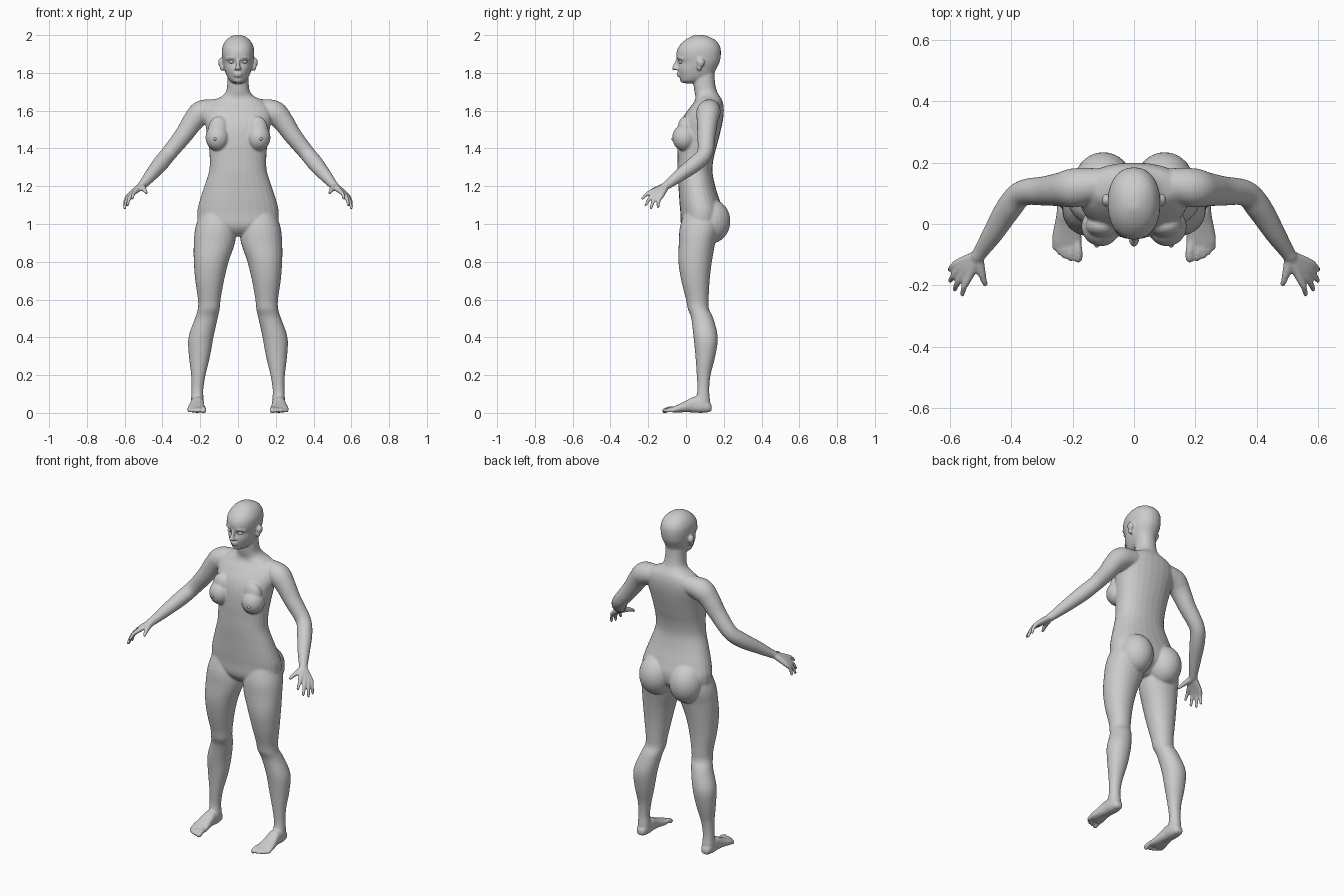
import bpy, bmesh
from math import sin, cos, pi, copysign
from mathutils import Vector, Matrix

bm = bmesh.new()
N = 28


def spline(pts, steps=5):
    """Catmull-Rom through points of any dimension."""
    p = [Vector(q) for q in pts]
    p = [p[0]] + p + [p[-1]]
    out = []
    for i in range(1, len(p) - 2):
        a, b, c, d = p[i - 1:i + 3]
        for k in range(steps):
            t = k / steps
            out.append((b * 2 + (c - a) * t + (a * 2 - b * 5 + c * 4 - d) * t * t
                        + (b * 3 - a - c * 3 + d) * t ** 3) * 0.5)
    return out + [p[-2]]


def skin(rings):
    """Closed surface over a row of rings."""
    vs = [[bm.verts.new(q) for q in r] for r in rings]
    for r0, r1 in zip(vs, vs[1:]):
        for i in range(N):
            j = (i + 1) % N
            bm.faces.new((r0[i], r0[j], r1[j], r1[i]))
    bm.faces.new(vs[0][::-1])
    bm.faces.new(vs[-1])


def stack(sections, side=1, along="Z", power=2.2):
    """Sections: (position, x centre, low, high, half width)."""
    rings = []
    for t, x, lo, hi, hw in spline(sections):
        ring = []
        for i in range(N):
            a = 2 * pi * i / N
            c = copysign(abs(cos(a)) ** (2 / power), cos(a)) * hw + x * side
            s = copysign(abs(sin(a)) ** (2 / power), sin(a)) * (hi - lo) / 2 + (lo + hi) / 2
            ring.append((c, s, t) if along == "Z" else (c, t, s))
        rings.append(ring)
    skin(rings)


def tube(points, side=1):
    """Round-ended limb through (x, y, z, radius)."""
    p = [(q.xyz, q[3]) for q in spline(points)]
    d0, d1 = (p[0][0] - p[1][0]).normalized(), (p[-1][0] - p[-2][0]).normalized()
    r0, r1 = p[0][1], p[-1][1]
    caps = ((0.5, 0.87), (0.8, 0.6), (0.95, 0.3))
    p = ([(p[0][0] + d0 * r0 * h, r0 * w) for h, w in caps[::-1]] + p
         + [(p[-1][0] + d1 * r1 * h, r1 * w) for h, w in caps])
    rings = []
    for i, (c, r) in enumerate(p):
        d = p[min(i + 1, len(p) - 1)][0] - p[max(i - 1, 0)][0]
        u = d.cross(Vector((1, 1, 0.1))).normalized()
        v = d.cross(u).normalized()
        ring = [c + (u * cos(2 * pi * k / N) + v * sin(2 * pi * k / N)) * r for k in range(N)]
        rings.append([(q.x * side, q.y, q.z) for q in ring])
    skin(rings)


def ball(centre, radii, target=None):
    bmesh.ops.create_uvsphere(target or bm, u_segments=24, v_segments=16, radius=1,
                              matrix=Matrix.Translation(centre) @ Matrix.Diagonal((*radii, 1)))


# torso and neck
stack([(.935, 0, .02, .11, .04), (.965, 0, -.012, .15, .13), (1.0, 0, -.027, .185, .205),
       (1.06, 0, -.03, .195, .216), (1.12, 0, -.035, .18, .204), (1.2, 0, -.04, .155, .178),
       (1.28, 0, -.045, .14, .153), (1.35, 0, -.045, .147, .15), (1.42, 0, -.045, .165, .156),
       (1.5, 0, -.038, .185, .168), (1.56, 0, -.018, .197, .18), (1.61, 0, .015, .2, .175),
       (1.65, 0, .045, .193, .14), (1.675, 0, .05, .18, .088), (1.70, 0, .045, .165, .064),
       (1.74, 0, .04, .155, .057), (1.8, 0, .04, .15, .055)])

# head
stack([(1.745, 0, -.012, .05, .02), (1.757, 0, -.026, .085, .042), (1.785, 0, -.036, .14, .06),
       (1.82, 0, -.043, .16, .072), (1.855, 0, -.038, .177, .08), (1.88, 0, -.049, .183, .084),
       (1.91, 0, -.05, .185, .086), (1.94, 0, -.038, .18, .082), (1.97, 0, -.01, .16, .066),
       (1.99, 0, .022, .125, .042), (2.001, 0, .05, .09, .015)])

# nose and lips
tube([(0, -.042, 1.875, .008), (0, -.053, 1.845, .010), (0, -.062, 1.826, .013)])
ball((0, -.036, 1.797), (.024, .014, .007))
ball((0, -.034, 1.785), (.022, .014, .008))
ball((0, -.018, 1.762), (.022, .014, .014))

for s in (1, -1):
    # brow, nostril, ear
    tube([(.012, -.043, 1.877, .007), (.035, -.038, 1.882, .008), (.058, -.018, 1.876, .008)], s)
    ball((s * .011, -.05, 1.822), (.008, .013, .008))
    ball((s * .091, .078, 1.855), (.014, .021, .024))
    ball((s * .085, .07, 1.83), (.012, .013, .02))

    # breast and buttock
    ball((s * .108, -.008, 1.457), (.064, .065, .07))
    ball((s * .103, -.005, 1.5), (.055, .04, .07))
    ball((s * .1, .13, 1.015), (.098, .105, .118))

    # leg
    stack([(1.06, .11, -.01, .17, .09), (.98, .118, -.033, .175, .108), (.9, .125, -.038, .155, .109),
           (.8, .142, -.04, .137, .092), (.7, .15, -.025, .125, .076), (.6, .152, 0, .12, .06),
           (.55, .155, .01, .122, .058), (.5, .168, .028, .145, .06), (.4, .196, .04, .168, .066),
           (.3, .204, .05, .155, .056), (.2, .21, .057, .13, .038), (.12, .215, .06, .123, .031),
           (.06, .215, .05, .128, .034), (.02, .215, .06, .13, .03)], s, power=2.1)

    # foot
    stack([(.136, .215, .012, .04, .016), (.12, .215, .004, .06, .029), (.08, .215, 0, .08, .036),
           (.04, .216, .002, .085, .036), (0, .218, .004, .064, .041), (-.04, .219, .002, .045, .048),
           (-.065, .218, .002, .034, .048), (-.08, .212, .006, .026, .04)], s, "Y", 2.5)

    # toes
    for i, (x, y, r) in enumerate([(.182, -.113, .014), (.207, -.112, .0105), (.226, -.104, .0105),
                                   (.243, -.092, .010), (.258, -.076, .010)]):
        tube([(.19 + i * .015, -.045, .022, r), (x, y + .025, .02, r), (x, y, .011, r)], s)

    # arm with shoulder
    tube([(.06, .128, 1.61, .05), (.14, .125, 1.603, .058), (.195, .118, 1.588, .064),
          (.237, .113, 1.545, .056), (.29, .108, 1.468, .048), (.365, .1, 1.375, .042),
          (.41, .05, 1.32, .042), (.46, -.03, 1.26, .034), (.498, -.088, 1.215, .025),
          (.51, -.105, 1.203, .023)], s)

    # palm and fingers
    wrist = Vector((.512, -.103, 1.203))
    for knuckle, tip in [((.535, -.165, 1.178), (.56, -.23, 1.135)),
                         ((.553, -.157, 1.166), (.585, -.213, 1.1)),
                         ((.567, -.145, 1.157), (.6, -.185, 1.085)),
                         ((.575, -.128, 1.153), (.602, -.148, 1.09))]:
        k, t = Vector(knuckle), Vector(tip)
        m = k.lerp(t, .5) + Vector((.006, -.006, .004))
        tube([(*wrist.lerp(k, .1), .017), (*k, .014), (*m, .0105), (*t, .008)], s)
    # thumb
    tube([(.51, -.112, 1.198, .019), (.5, -.15, 1.187, .015), (.493, -.175, 1.178, .0115),
          (.486, -.196, 1.166, .009)], s)

# blend every part into one skin
bmesh.ops.recalc_face_normals(bm, faces=bm.faces)
mesh = bpy.data.meshes.new("body")
bm.to_mesh(mesh)
bm.free()
mesh.shade_smooth()
body = bpy.data.objects.new("body", mesh)
bpy.context.collection.objects.link(body)
remesh = body.modifiers.new("blend", "REMESH")
remesh.mode = "VOXEL"
remesh.voxel_size = .0055
remesh.use_smooth_shade = True
soften = body.modifiers.new("soften", "SMOOTH")
soften.factor = .5
soften.iterations = 5

# eyes and nipples
for name, centre, radii in [("eye", (.033, -.026, 1.859), (.016, .013, .010)),
                            ("nipple", (.122, -.069, 1.45), (.008, .008, .008))]:
    for s in (1, -1):
        b = bmesh.new()
        ball((s * centre[0], *centre[1:]), radii, b)
        me = bpy.data.meshes.new(name)
        b.to_mesh(me)
        b.free()
        me.shade_smooth()
        bpy.context.collection.objects.link(bpy.data.objects.new(name, me))
